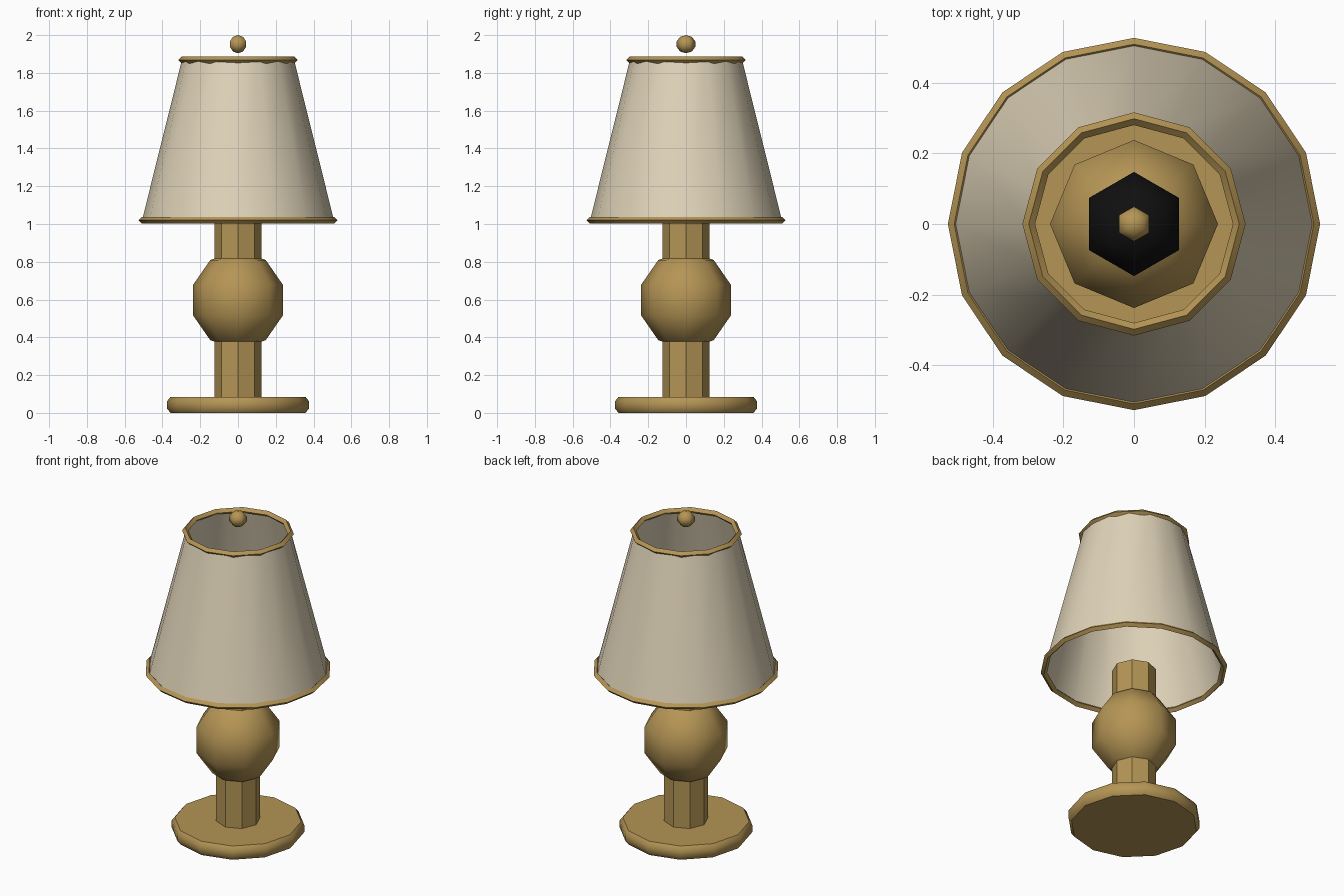
import bpy, bmesh
from math import sin, cos, pi, radians

if "Cube" in bpy.data.objects:
    bpy.data.objects.remove(bpy.data.objects["Cube"])


def material(name, rgb):
    m = bpy.data.materials.new(name)
    m.diffuse_color = (*rgb, 1)
    m.use_nodes = True
    m.node_tree.nodes["Principled BSDF"].inputs["Base Color"].default_value = m.diffuse_color
    return m


BRASS = material("brass", (0.46, 0.30, 0.09))
FABRIC = material("fabric", (0.74, 0.65, 0.48))
BLACK = material("black", (0.005, 0.005, 0.005))


def lathe(name, profile, sides, mat, angle=0, closed=False):
    """Revolve (radius, z) points about z, first vertex on +y."""
    bm = bmesh.new()
    rings = [[bm.verts.new((r * sin(2 * pi * i / sides), r * cos(2 * pi * i / sides), z))
              for i in range(sides)] for r, z in profile]
    pairs = list(zip(rings, rings[1:]))
    if closed:
        pairs.append((rings[-1], rings[0]))
    for a, b in pairs:
        for i in range(sides):
            j = (i + 1) % sides
            bm.faces.new((a[j], a[i], b[i], b[j]))
    bmesh.ops.remove_doubles(bm, verts=bm.verts, dist=1e-5)
    bmesh.ops.dissolve_degenerate(bm, edges=bm.edges, dist=1e-5)
    bmesh.ops.recalc_face_normals(bm, faces=bm.faces)
    me = bpy.data.meshes.new(name)
    bm.to_mesh(me)
    bm.free()
    me.materials.append(mat)
    ob = bpy.data.objects.new(name, me)
    bpy.context.collection.objects.link(ob)
    if angle:
        bpy.ops.object.select_all(action='DESELECT')
        ob.select_set(True)
        bpy.context.view_layer.objects.active = ob
        bpy.ops.object.shade_smooth_by_angle(angle=radians(angle))
    return ob


def ball(name, radius, height, z, sides, mat):
    """Five-band sphere with poles."""
    lats = [radians(a) for a in (-90, -54, -18, 18, 54, 90)]
    return lathe(name, [(radius * cos(a), z + height * sin(a)) for a in lats], sides, mat, 70)


def trim(name, radius, z, sides):
    """Ring with a diamond cross-section."""
    t = 0.018
    return lathe(name, [(radius + t, z), (radius, z + t), (radius - t, z), (radius, z - t)],
                 sides, BRASS, 45, closed=True)


# Foot and stem
lathe("base", [(0, 0), (0.357, 0), (0.375, 0.022), (0.375, 0.063), (0.357, 0.085), (0, 0.085)],
      12, BRASS, 45)
lathe("column", [(0, 0.07), (0.125, 0.07), (0.125, 1.01), (0, 1.01)], 8, BRASS)
ball("column_ball", 0.25, 0.262, 0.597, 8, BRASS)

# Open shade with its two trims
lathe("shade", [(0.508, 1.02), (0.297, 1.868)], 16, FABRIC, 40)
trim("shade_bottom_trim", 0.509, 1.02, 16)
trim("shade_top_trim", 0.298, 1.868, 12)

# Bulb hidden in the shade, and finial
ball("bulb", 0.155, 0.155, 1.5, 6, BLACK)
ball("finial", 0.052, 0.048, 1.952, 6, BRASS)
